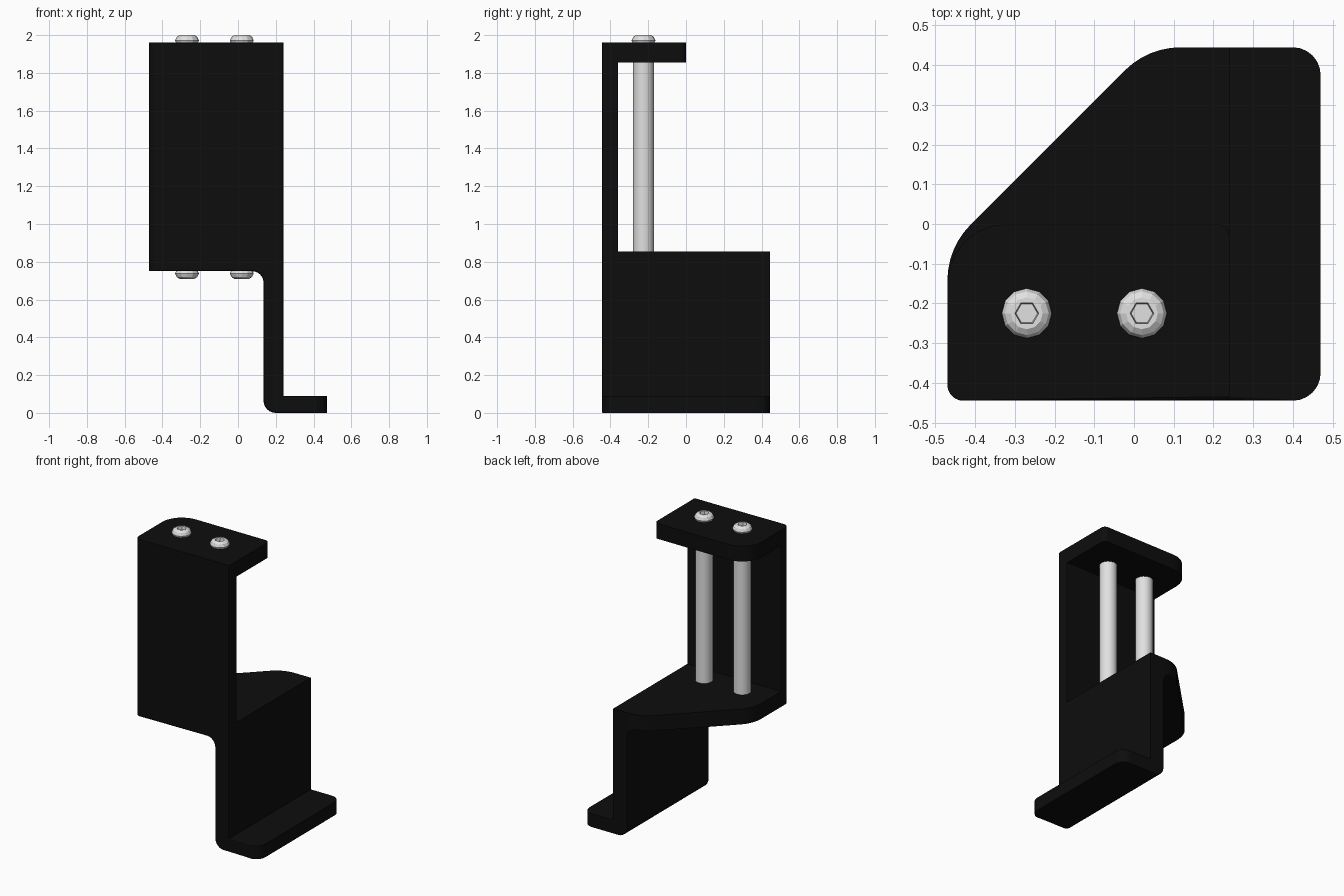
import bpy
import bmesh
from math import sin, cos, pi, tan
from mathutils import Vector, Matrix

cube = bpy.data.objects.get("Cube")
if cube:
    bpy.data.objects.remove(cube, do_unlink=True)


def material(name, rgb, roughness):
    m = bpy.data.materials.new(name)
    m.use_nodes = True
    m.diffuse_color = (*rgb, 1)
    node = m.node_tree.nodes["Principled BSDF"]
    node.inputs["Base Color"].default_value = (*rgb, 1)
    node.inputs["Roughness"].default_value = roughness
    return m


black = material("black_coating", (0.004, 0.004, 0.004), 0.6)
steel = material("pale_steel", (0.75, 0.75, 0.75), 0.5)


def rounded(corners, steps=6):
    """Outline from (a, b, radius) corners, each one rounded by an arc."""
    out = []
    for i, (a, b, r) in enumerate(corners):
        p = Vector((a, b))
        if not r:
            out.append(p)
            continue
        u = (Vector(corners[i - 1][:2]) - p).normalized()
        v = (Vector(corners[(i + 1) % len(corners)][:2]) - p).normalized()
        half = u.angle(v) / 2
        centre = p + (u + v).normalized() * r / sin(half)
        start = p + u * r / tan(half) - centre
        end = p + v * r / tan(half) - centre
        sweep = start.angle_signed(end)
        for k in range(steps + 1):
            out.append(centre + Matrix.Rotation(-sweep * k / steps, 2) @ start)
    return out


def add_object(name, bm, mat):
    bmesh.ops.recalc_face_normals(bm, faces=bm.faces)
    mesh = bpy.data.meshes.new(name)
    bm.to_mesh(mesh)
    bm.free()
    mesh.materials.append(mat)
    ob = bpy.data.objects.new(name, mesh)
    bpy.context.collection.objects.link(ob)
    return ob


def prism(name, outline, place, low, high):
    """Extrude a 2D outline; place(a, b, depth) gives the 3D point."""
    bm = bmesh.new()
    ends = [[bm.verts.new(place(p.x, p.y, d)) for p in outline] for d in (low, high)]
    for end in ends:
        bm.faces.new(end)
    n = len(outline)
    for i in range(n):
        j = (i + 1) % n
        bm.faces.new((ends[0][i], ends[0][j], ends[1][j], ends[1][i]))
    return add_object(name, bm, black)


def combine(target, other, operation):
    mod = target.modifiers.new(operation, 'BOOLEAN')
    mod.operation, mod.solver, mod.object = operation, 'EXACT', other
    bpy.context.view_layer.objects.active = target
    bpy.ops.object.modifier_apply(modifier=mod.name)
    bpy.data.objects.remove(other, do_unlink=True)


def flat_plan(a, b, d):
    return (a, b, d)


def side_on(a, b, d):
    return (a, d, b)


# Shelf, web and foot as one bent strip
strip = rounded([(-0.6, 0.75, 0), (0.135, 0.75, 0.06), (0.135, 0, 0.065), (0.6, 0, 0),
                 (0.6, 0.09, 0), (0.24, 0.09, 0), (0.24, 0.855, 0), (-0.6, 0.855, 0)])
bracket = prism("bracket", strip, side_on, -0.6, 0.6)

# Front plate and top flange
plate = rounded([(-0.6, 0.8, 0), (0.24, 0.8, 0), (0.24, 1.96, 0), (-0.6, 1.96, 0)])
combine(bracket, prism("front_plate", plate, side_on, -0.6, -0.36), 'UNION')
flange = rounded([(-0.6, -0.6, 0), (0.24, -0.6, 0), (0.24, 0, 0.03),
                  (-0.47, 0, 0.15), (-0.47, -0.4, 0), (-0.6, -0.4, 0)])
combine(bracket, prism("top_flange", flange, flat_plan, 1.855, 1.96), 'UNION')

# Trim everything to the plan outline with its cut-off corner
plan = rounded([(-0.47, -0.445, 0.04), (0.47, -0.445, 0.07), (0.47, 0.445, 0.07),
                (0.035, 0.445, 0.2), (-0.47, -0.06, 0.2)])
combine(bracket, prism("plan_trim", plan, flat_plan, -0.2, 2.2), 'INTERSECT')

# Soften the border of the front face
bm = bmesh.new()
bm.from_mesh(bracket.data)
bmesh.ops.remove_doubles(bm, verts=bm.verts, dist=0.0005)
bmesh.ops.dissolve_limit(bm, angle_limit=0.01, verts=bm.verts, edges=bm.edges)
border = [e for e in bm.edges if all(v.co.y < -0.444 for v in e.verts)
          and len(e.link_faces) == 2 and e.calc_face_angle() > 1]
bmesh.ops.bevel(bm, geom=border, offset=0.01, segments=2, profile=0.5, affect='EDGES')
bm.to_mesh(bracket.data)
bm.free()


def bolt_head(name, x, y, z, up):
    """Domed head with a hexagonal socket."""
    bm = bmesh.new()
    n = 12
    profile = [(0.056, -0.005), (0.063, 0.012), (0.055, 0.03), (0.04, 0.04),
               (0.03, 0.04), (0.027, 0.018)]
    rings = []
    for k, (r, h) in enumerate(profile):
        ring = []
        for i in range(n):
            hexed = cos(pi / 6) if k > 3 and i % 2 else 1
            a = 2 * pi * i / n
            ring.append(bm.verts.new((x + r * hexed * cos(a), y + r * hexed * sin(a), z + up * h)))
        rings.append(ring)
    for lower, upper in zip(rings, rings[1:]):
        for i in range(n):
            j = (i + 1) % n
            bm.faces.new((lower[i], lower[j], upper[j], upper[i]))
    bm.faces.new(rings[0])
    bm.faces.new(rings[-1])
    add_object(name, bm, steel)


# Two rods between shelf and flange, with a bolt head at each end
for side, x in (("right", -0.27), ("left", 0.02)):
    bm = bmesh.new()
    bmesh.ops.create_cone(bm, cap_ends=True, segments=16, radius1=0.055, radius2=0.055,
                          depth=1.02, matrix=Matrix.Translation((x, -0.225, 1.355)))
    rod = add_object(side + "_rod", bm, steel)
    rod.data.shade_smooth()
    bpy.ops.object.select_all(action='DESELECT')
    rod.select_set(True)
    bpy.context.view_layer.objects.active = rod
    bpy.ops.object.shade_smooth_by_angle(angle=0.6)
    bolt_head(side + "_top_bolt", x, -0.225, 1.96, 1)
    bolt_head(side + "_bottom_bolt", x, -0.225, 0.75, -1)
